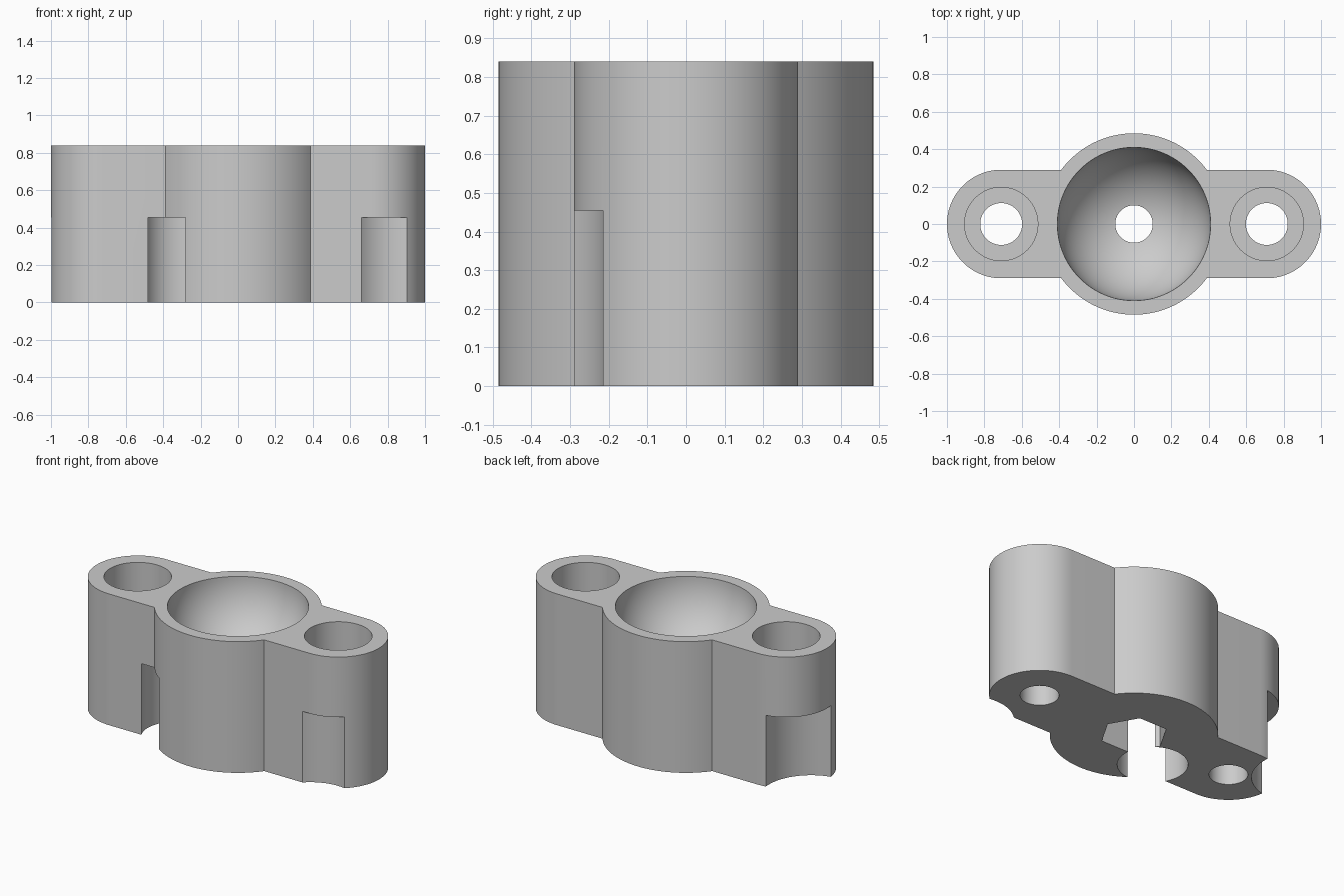
import bpy
import bmesh
from math import sin, cos, asin, pi, sqrt
from mathutils import Matrix

HEIGHT = 0.84
EAR_X, EAR_R = 0.71, 0.29
BODY_R = 0.485
NOTCH_TOP = 0.455

old = bpy.data.objects.get("Cube")
if old:
    bpy.data.objects.remove(old, do_unlink=True)

grey = bpy.data.materials.new("plain grey")
grey.use_nodes = True
colour = (0.6, 0.6, 0.6, 1)
grey.diffuse_color = colour
grey.node_tree.nodes["Principled BSDF"].inputs["Base Color"].default_value = colour


def make_object(name, bm):
    bmesh.ops.recalc_face_normals(bm, faces=bm.faces)
    mesh = bpy.data.meshes.new(name)
    bm.to_mesh(mesh)
    bm.free()
    mesh.materials.append(grey)
    obj = bpy.data.objects.new(name, mesh)
    bpy.context.collection.objects.link(obj)
    return obj


def arc(cx, radius, start, end, steps):
    return [(cx + radius * cos(start + (end - start) * i / steps),
             radius * sin(start + (end - start) * i / steps)) for i in range(steps + 1)]


def prism(name, points, bottom, top):
    bm = bmesh.new()
    base = bm.faces.new([bm.verts.new((x, y, bottom)) for x, y in points])
    raised = bmesh.ops.extrude_face_region(bm, geom=[base])["geom"]
    bmesh.ops.translate(bm, vec=(0, 0, top - bottom),
                        verts=[v for v in raised if isinstance(v, bmesh.types.BMVert)])
    return make_object(name, bm)


def post(name, x, y, radius, bottom, top, sides=96):
    bm = bmesh.new()
    bmesh.ops.create_cone(bm, cap_ends=True, segments=sides, radius1=radius, radius2=radius,
                          depth=top - bottom,
                          matrix=Matrix.Translation((x, y, (bottom + top) / 2)))
    return make_object(name, bm)


# Housing: round body with two rounded ears, extruded upward
join = asin(EAR_R / BODY_R)
outline = arc(EAR_X, EAR_R, -pi / 2, pi / 2, 48)
outline += arc(0, BODY_R, join, pi - join, 48)
outline += arc(-EAR_X, EAR_R, pi / 2, 3 * pi / 2, 48)
outline += arc(0, BODY_R, pi + join, 2 * pi - join, 48)
housing = prism("mount_housing", outline, 0, HEIGHT)

cutters = []

# Ball socket, its centre hole and the hexagonal pocket below
bm = bmesh.new()
bmesh.ops.create_uvsphere(bm, u_segments=96, v_segments=48, radius=0.41,
                          matrix=Matrix.Translation((0, 0, HEIGHT + 0.004)))
cutters.append(make_object("socket_cutter", bm))
cutters.append(post("centre_hole_cutter", 0, 0, 0.1, -0.1, 0.6, 64))
cutters.append(prism("hex_pocket_cutter", arc(0, 0.197, 0, 5 * pi / 3, 5), -0.1, 0.33))

# Bolt holes with counterbores
for side in (-1, 1):
    cutters.append(post("bolt_hole_cutter", side * EAR_X, 0, 0.112, -0.1, HEIGHT + 0.1, 64))
    cutters.append(post("counterbore_cutter", side * EAR_X, 0, 0.196, 0.5, HEIGHT + 0.1))


# Round notches in the lower half, each passing through two outline points
def notch(p, q, radius, outward):
    dx, dy = q[0] - p[0], q[1] - p[1]
    chord = sqrt(dx * dx + dy * dy)
    reach = outward * sqrt(radius ** 2 - chord ** 2 / 4) / chord
    x, y = (p[0] + q[0]) / 2 + dy * reach, (p[1] + q[1]) / 2 - dx * reach
    cutters.append(post("notch_cutter", x, y, radius, -0.1, NOTCH_TOP))


notch((0.66, -0.29), (0.905, -0.215), 0.28, 1)
notch((-0.48, -0.29), (-0.28, -0.395), 0.204, -1)
notch((-0.765, 0.285), (-0.997, -0.04), 0.3, 1)

# Cut everything out of the housing, then drop the cutters
bpy.context.view_layer.objects.active = housing
for cutter in cutters:
    cutter.hide_render = True
    mod = housing.modifiers.new("cut", "BOOLEAN")
    mod.operation = "DIFFERENCE"
    mod.solver = "EXACT"
    mod.object = cutter
    bpy.ops.object.modifier_apply(modifier=mod.name)
    bpy.data.objects.remove(cutter, do_unlink=True)

bpy.ops.object.select_all(action="DESELECT")
housing.select_set(True)
bpy.ops.object.shade_smooth_by_angle(angle=pi / 6)
